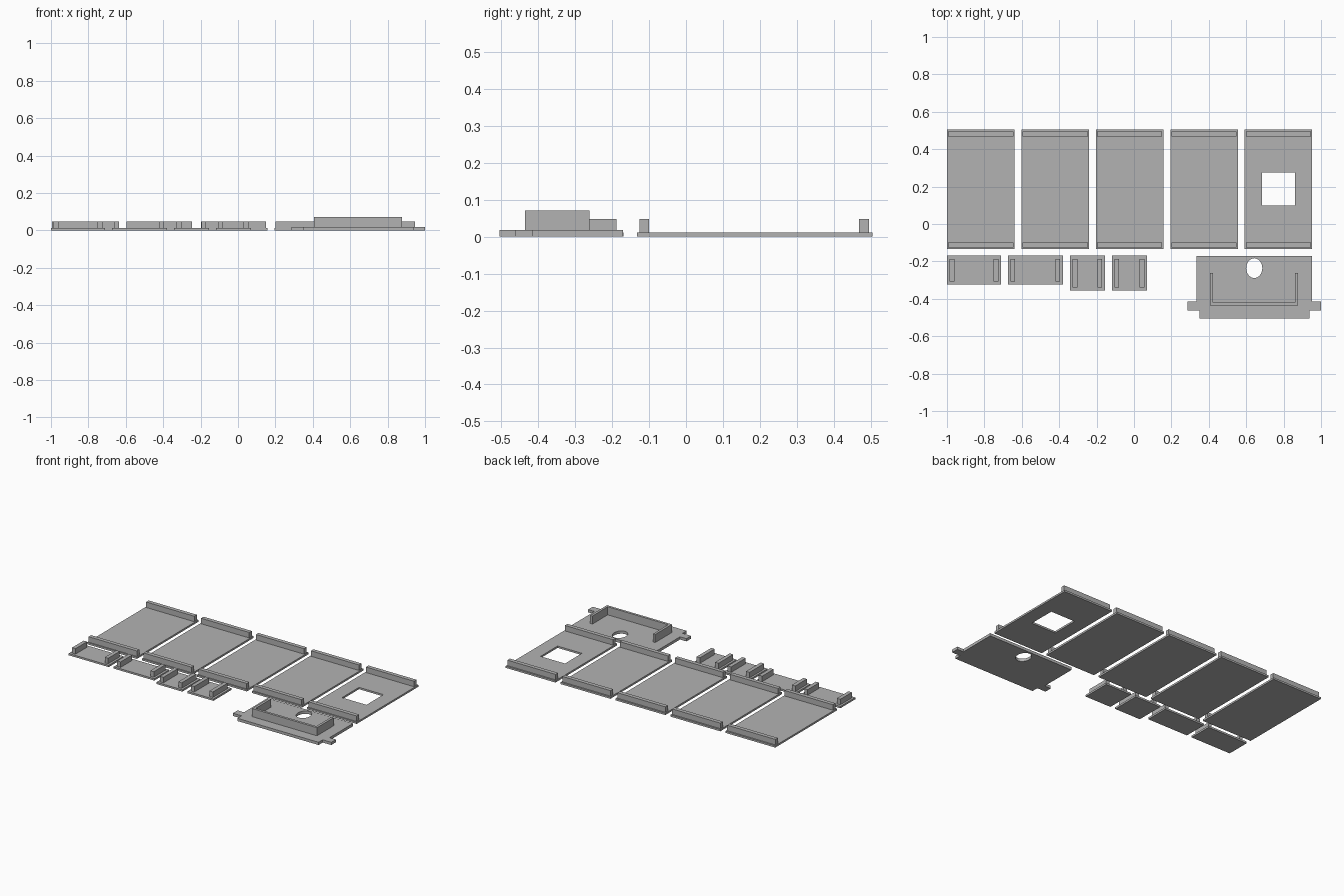
import bpy, bmesh, math

cube = bpy.data.objects.get("Cube")
if cube:
    bpy.data.objects.remove(cube, do_unlink=True)

grey = bpy.data.materials.new("light grey plastic")
grey.use_nodes = True
colour = (0.45, 0.45, 0.45, 1)
grey.diffuse_color = colour
grey.node_tree.nodes["Principled BSDF"].inputs["Base Color"].default_value = colour


def rect(x0, x1, y0, y1):
    return [(x0, y0), (x1, y0), (x1, y1), (x0, y1)]


def slab(name, z0, z1, *loops):
    """Extrude an outline (first loop) with optional holes (other loops)."""
    bm = bmesh.new()
    edges = []
    for loop in loops:
        vs = [bm.verts.new((x, y, z0)) for x, y in loop]
        edges += [bm.edges.new((a, b)) for a, b in zip(vs, vs[1:] + vs[:1])]
    bmesh.ops.triangle_fill(bm, edges=edges, use_beauty=True, use_dissolve=False)
    out = bmesh.ops.extrude_face_region(bm, geom=bm.faces[:])
    for v in out["geom"]:
        if isinstance(v, bmesh.types.BMVert):
            v.co.z = z1
    bmesh.ops.recalc_face_normals(bm, faces=bm.faces[:])
    bmesh.ops.dissolve_limit(bm, angle_limit=0.01, verts=bm.verts[:], edges=bm.edges[:])
    mesh = bpy.data.meshes.new(name)
    bm.to_mesh(mesh)
    bm.free()
    mesh.materials.append(grey)
    obj = bpy.data.objects.new(name, mesh)
    bpy.context.collection.objects.link(obj)
    return obj


THIN, RAIL_TOP = 0.012, 0.048

# Row of five large panels, each with a back and a front rail
for i in range(5):
    x0 = -1 + i * 0.398
    x1 = x0 + 0.361
    window = [rect(0.684, 0.861, 0.099, 0.275)] if i == 4 else []
    slab(f"large_panel_{i + 1}", 0, THIN, rect(x0, x1, -0.133, 0.505), *window)
    for side, y in (("front", -0.126), ("back", 0.469)):
        slab(f"large_panel_{i + 1}_{side}_rail", THIN, RAIL_TOP,
             rect(x0 + 0.006, x1 - 0.006, y, y + 0.026))

# Four small panels with a rail near each side
small = [(-1, -0.71, -0.323), (-0.674, -0.38, -0.323),
         (-0.342, -0.155, -0.355), (-0.118, 0.07, -0.355)]
for i, (x0, x1, y0) in enumerate(small, 1):
    slab(f"small_panel_{i}", 0, THIN, rect(x0, x1, y0, -0.169))
    for side, x in (("right", x0 + 0.014), ("left", x1 - 0.04)):
        slab(f"small_panel_{i}_{side}_rail", THIN, RAIL_TOP,
             rect(x, x + 0.025, y0 + 0.016, -0.188))

# Base plate with side tabs and an oval hole
half = [(0.310, -0.170), (0.310, -0.414), (0.356, -0.414),
        (0.356, -0.462), (0.294, -0.462), (0.294, -0.505)]
mid = 0.643
outline = [(mid - x, y) for x, y in half] + [(mid + x, y) for x, y in reversed(half)]
oval = []
for i in range(32):
    a = i * math.tau / 32
    oval.append((mid + 0.043 * math.cos(a), -0.236 + 0.053 * math.sin(a)))
slab("base_plate", 0, 0.018, outline, oval)

# U-shaped wall on the base plate
back, front, t = -0.262, -0.436, 0.016
a, b = 0.407, 0.877
slab("u_wall", 0.018, 0.071,
     [(a, back), (a, front), (b, front), (b, back),
      (b - t, back), (b - t, front + t), (a + t, front + t), (a + t, back)])
